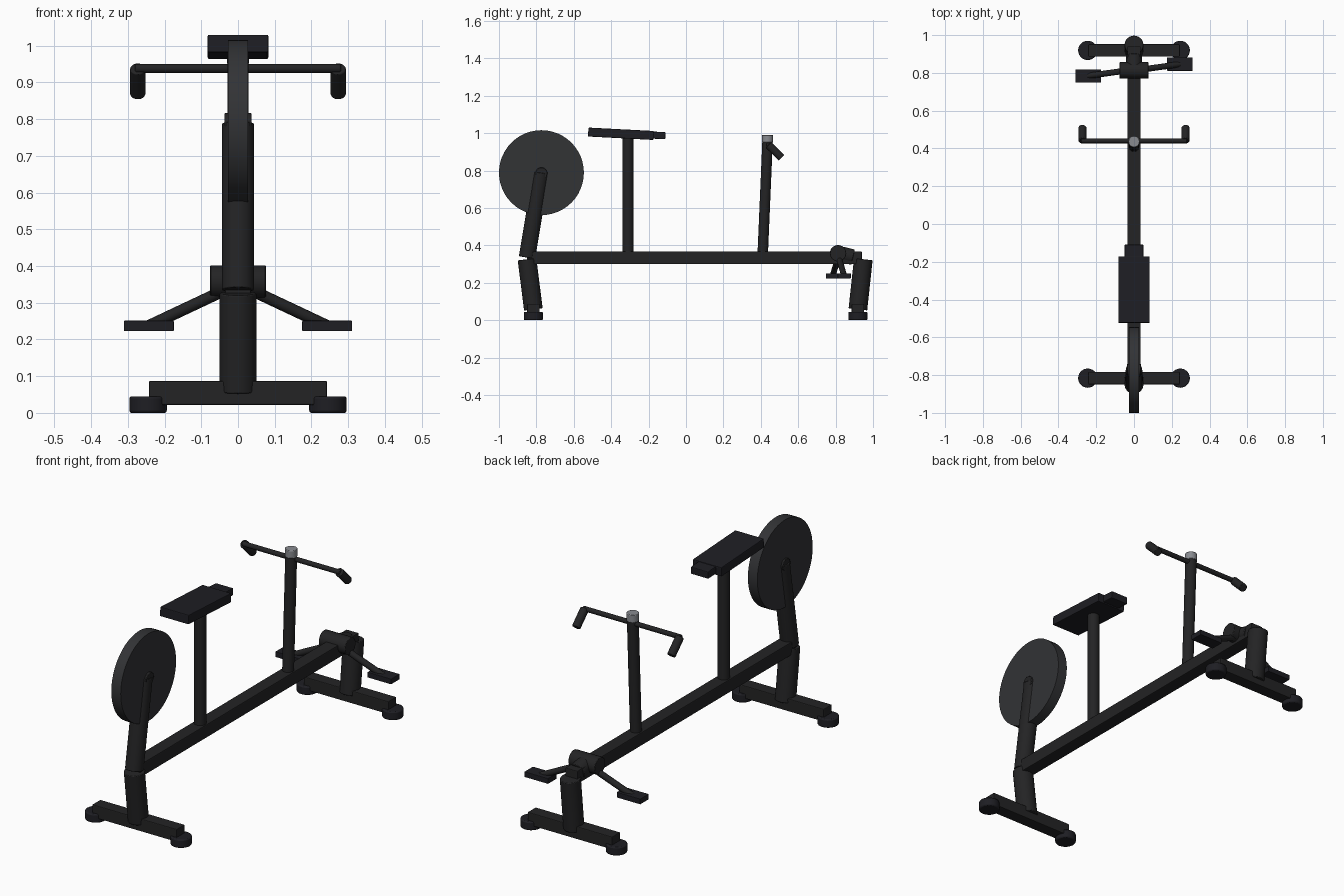
import bpy, math
from mathutils import Vector

if "Cube" in bpy.data.objects:
    bpy.data.objects.remove(bpy.data.objects["Cube"])


def material(name, c):
    m = bpy.data.materials.new(name)
    m.diffuse_color = (*c, 1)
    m.use_nodes = True
    m.node_tree.nodes["Principled BSDF"].inputs["Base Color"].default_value = m.diffuse_color
    return m


FRAME = material("frame_black", (0.017, 0.017, 0.018))
WHEEL = material("wheel_grey", (0.032, 0.033, 0.036))
PAD = material("pad_black", (0.013, 0.013, 0.017))
METAL = material("metal", (0.25, 0.26, 0.28))


def finish(ob, name, mat, bevel):
    ob.name = name
    ob.data.materials.append(mat)
    if bevel:
        b = ob.modifiers.new("bevel", 'BEVEL')
        b.width, b.segments, b.limit_method = bevel, 2, 'ANGLE'
    return ob


def rod(name, a, b, r, mat=FRAME, sides=24, bevel=0.003):
    """Cylinder from point a to point b."""
    a, b = Vector(a), Vector(b)
    d = b - a
    bpy.ops.mesh.primitive_cylinder_add(
        vertices=sides, radius=r, depth=d.length, location=(a + b) / 2,
        rotation=d.to_track_quat('Z', 'Y').to_euler())
    bpy.ops.object.shade_smooth_by_angle(angle=math.radians(35))
    return finish(bpy.context.object, name, mat, bevel)


def box(name, loc, size, mat=FRAME, tilt=0.0, bevel=0.004):
    bpy.ops.mesh.primitive_cube_add(size=1, location=loc)
    ob = bpy.context.object
    ob.scale = size
    bpy.ops.object.transform_apply(location=False, rotation=False, scale=True)
    ob.rotation_euler.x = math.radians(tilt)
    return finish(ob, name, mat, bevel)


# Floor stabilisers, rubber feet and leaning legs
for end, y, top_y in (("front", -0.816, -0.85), ("rear", 0.919, 0.948)):
    box(end + "_stabiliser", (0, y, 0.054), (0.485, 0.066, 0.066))
    rod(end + "_leg", (0, y, 0.058), (0, top_y, 0.326), 0.05)
    for side, s in (("left", -1), ("right", 1)):
        rod(f"{end}_{side}_foot", (s * 0.245, y, 0), (s * 0.245, y, 0.045), 0.051, PAD, bevel=0.006)

# Main beam
box("main_beam", (0, 0.045, 0.334), (0.07, 1.79, 0.068))

# Flywheel, its support arm and hub
rod("flywheel_arm", (0, -0.85, 0.335), (0, -0.775, 0.788), 0.044)
rod("flywheel", (-0.027, -0.773, 0.789), (0.027, -0.773, 0.789), 0.227, WHEEL, 48, 0)
rod("flywheel_hub", (-0.037, -0.773, 0.785), (0.037, -0.773, 0.785), 0.032)

# Seat
rod("seat_post", (0, -0.31, 0.35), (0, -0.31, 0.985), 0.029)
box("seat", (0, -0.348, 0.997), (0.165, 0.35, 0.048), PAD, -3)
box("seat_nose", (0, -0.18, 0.99), (0.1, 0.14, 0.038), PAD, -3)

# Handlebar
rod("handlebar_post", (0, 0.41, 0.35), (0, 0.436, 0.955), 0.028)
rod("handlebar_cap", (0, 0.436, 0.95), (0, 0.436, 0.99), 0.03, METAL)
rod("handlebar", (-0.28, 0.44, 0.938), (0.28, 0.44, 0.938), 0.0125, sides=16)

# Crank housing
rod("crank_hub", (-0.076, 0.813, 0.358), (0.076, 0.813, 0.358), 0.044)
rod("crank_bracket", (0, 0.81, 0.357), (0, 0.893, 0.337), 0.042)

# Grips, crank arms and pedals on both sides
for side, s in (("left", -1), ("right", 1)):
    rod(side + "_grip", (s * 0.273, 0.44, 0.938), (s * 0.273, 0.511, 0.868), 0.021)
    py = 0.815 + s * 0.031
    rod(side + "_crank_arm", (s * 0.02, 0.815, 0.342), (s * 0.245, py, 0.236), 0.016, sides=12)
    box(side + "_pedal", (s * 0.243, py, 0.237), (0.136, 0.07, 0.028), PAD, bevel=0.002)
